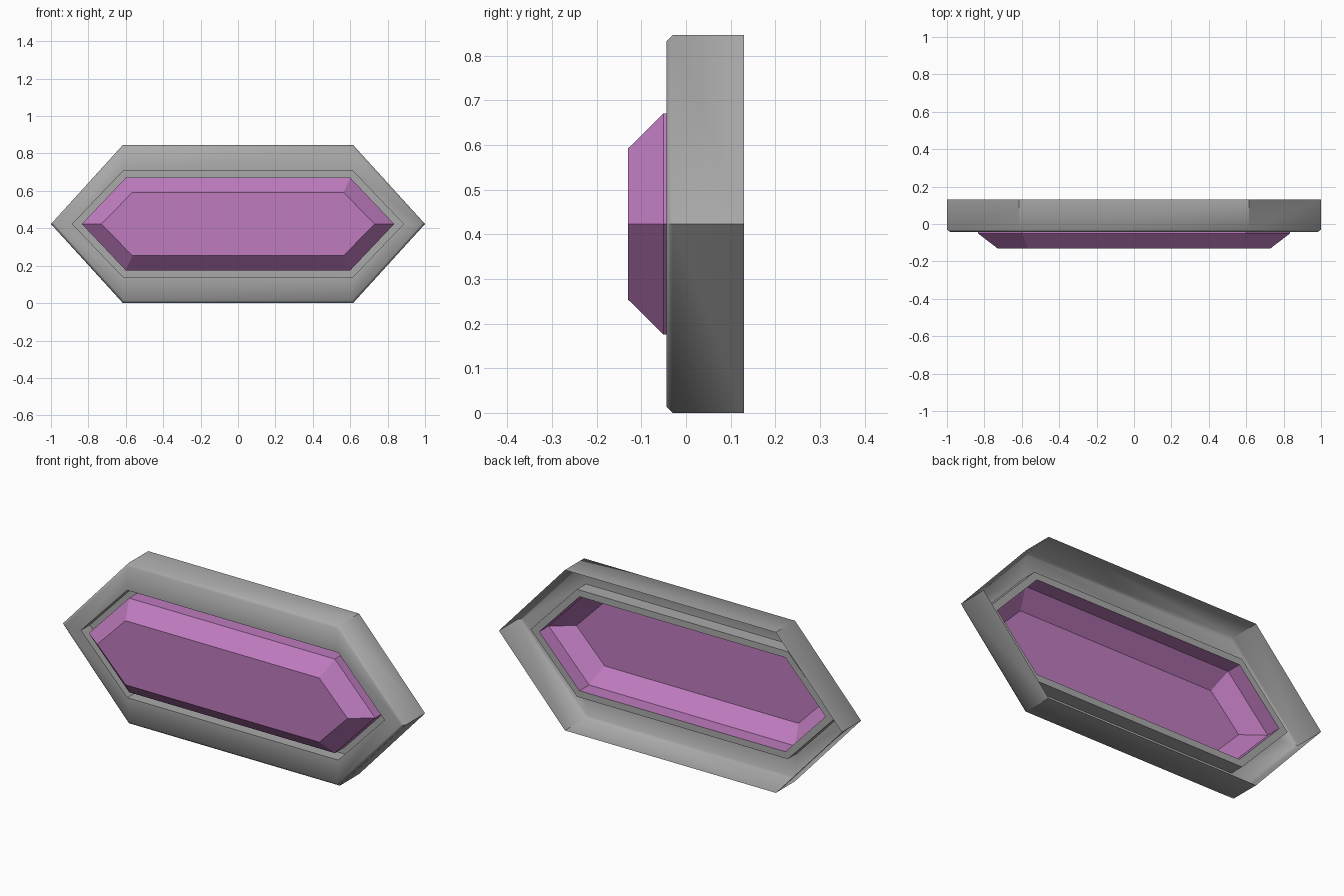
import bpy
import math

cube = bpy.data.objects.get("Cube")
if cube:
    bpy.data.objects.remove(cube, do_unlink=True)

MID_Z = 0.423


def make_material(name, color):
    mat = bpy.data.materials.new(name)
    mat.use_nodes = True
    mat.diffuse_color = color
    bsdf = mat.node_tree.nodes["Principled BSDF"]
    bsdf.inputs["Base Color"].default_value = color
    bsdf.inputs["Roughness"].default_value = 0.6
    return mat


def hexagon(tip, corner, half_height, y):
    """Stretched hexagon, counter-clockwise as seen from the front."""
    outline = [(tip, 0), (corner, half_height), (-corner, half_height),
               (-tip, 0), (-corner, -half_height), (corner, -half_height)]
    return [(x, y, MID_Z + z) for x, z in outline]


def loft(name, sections, mat, cap=False):
    """Join successive hexagons with quads, optionally closing the last."""
    verts = [p for s in sections for p in hexagon(*s)]
    faces = []
    for k in range(len(sections) - 1):
        a, b = 6 * k, 6 * (k + 1)
        for i in range(6):
            j = (i + 1) % 6
            faces.append((a + i, a + j, b + j, b + i))
    if cap:
        last = 6 * (len(sections) - 1)
        faces.append(tuple(range(last, last + 6)))
    mesh = bpy.data.meshes.new(name)
    mesh.from_pydata(verts, [], faces)
    mesh.materials.append(mat)
    obj = bpy.data.objects.new(name, mesh)
    bpy.context.collection.objects.link(obj)
    return obj


grey = make_material("frame grey", (0.40, 0.40, 0.40, 1))
purple = make_material("gem purple", (0.52, 0.20, 0.52, 1))

# Frame: open-backed shell with outer wall, chamfer, front face, groove and ledge
frame = loft("frame", [
    (1.0, 0.615, 0.423, 0.13),
    (1.0, 0.615, 0.423, -0.03),
    (0.981, 0.609, 0.409, -0.044),
    (0.885, 0.615, 0.283, -0.044),
    (0.885, 0.615, 0.283, 0.03),
    (0.835, 0.6, 0.248, 0.03),
], grey)
bpy.ops.object.select_all(action="DESELECT")
frame.select_set(True)
bpy.context.view_layer.objects.active = frame
bpy.ops.object.shade_smooth_by_angle(angle=math.radians(46))

# Gem: hollow, with a short girdle, sloped facets and a flat front
loft("gem", [
    (0.835, 0.6, 0.248, 0.03),
    (0.835, 0.6, 0.248, -0.05),
    (0.73, 0.565, 0.169, -0.13),
], purple, cap=True)
